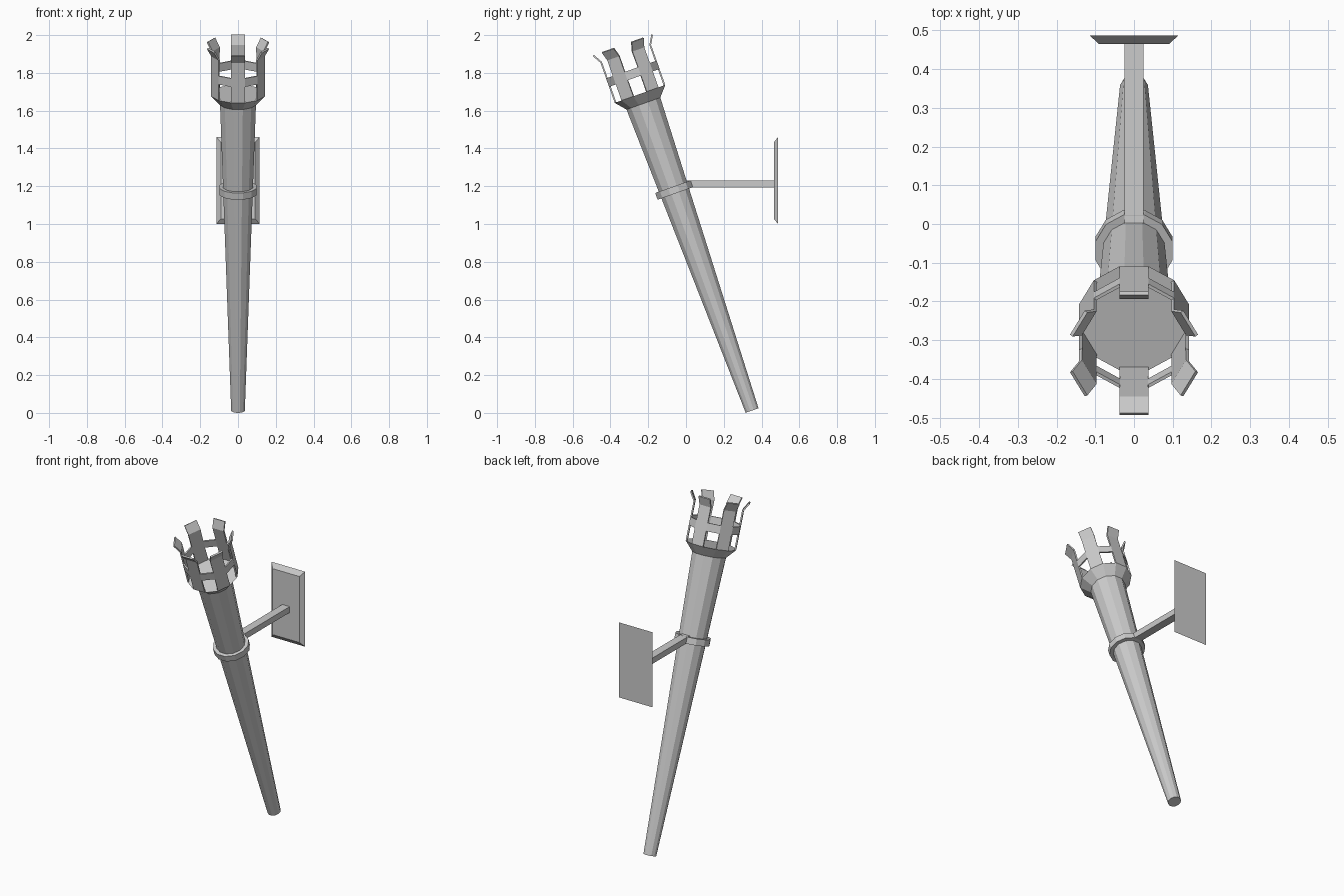
import bpy, bmesh
from math import sin, cos, tan, pi, radians
from mathutils import Matrix, Vector

if "Cube" in bpy.data.objects:
    bpy.data.objects.remove(bpy.data.objects["Cube"])

N = 12                                   # sides of every round part
TILT = Matrix.Translation((0, 0.35, 0.0125)) @ Matrix.Rotation(radians(19.5), 4, 'X')


def finish(name, bm, matrix=Matrix()):
    bmesh.ops.recalc_face_normals(bm, faces=bm.faces)
    bm.transform(matrix)
    me = bpy.data.meshes.new(name)
    bm.to_mesh(me)
    bm.free()
    ob = bpy.data.objects.new(name, me)
    bpy.context.collection.objects.link(ob)
    return ob


def corner(apothem, i, z):
    # polygon corner; a flat side faces the front (-y)
    a = -pi / 2 + (i - 0.5) * 2 * pi / N
    r = apothem / cos(pi / N)
    return Vector((r * cos(a), r * sin(a), z))


def lathe(name, profile):
    # capped polygonal body along the tilted torch axis
    bm = bmesh.new()
    rings = [[bm.verts.new(corner(r, i, z)) for i in range(N)] for r, z in profile]
    for a, b in zip(rings, rings[1:]):
        for i in range(N):
            j = (i + 1) % N
            bm.faces.new((a[i], a[j], b[j], b[i]))
    bm.faces.new(rings[0][::-1])
    bm.faces.new(rings[-1])
    return finish(name, bm, TILT)


def block(name, size, centre, front_scale=None):
    bm = bmesh.new()
    bmesh.ops.create_cube(bm, size=1)
    for v in bm.verts:
        front = v.co.y < 0
        v.co = Vector(v.co[k] * size[k] for k in range(3))
        if front_scale and front:
            v.co.x *= front_scale[0]
            v.co.z *= front_scale[1]
    return finish(name, bm, Matrix.Translation(centre))


# Tapered shaft, collar ring and flared cup
lathe("torch_shaft", [(0.036, 0), (0.095, 1.725)])
lathe("collar_ring", [(0.099, 1.219), (0.099, 1.257)])
lathe("flared_cup", [(0.095, 1.724), (0.142, 1.778)])

# Basket: six prongs with outward tips, joined by a band
R, TIP = 0.142, 0.027
rows = [1.778, 1.868, 1.915, 2.003, 2.05]
bm = bmesh.new()
grid = []
for k, z in enumerate(rows):
    ring = []
    for i in range(N):
        co = corner(R, i, z)
        if k == len(rows) - 1:
            a = -pi / 2 + (i // 2) * 2 * 2 * pi / N
            co += TIP * Vector((cos(a), sin(a), 0))
        ring.append(bm.verts.new(co))
    grid.append(ring)
for i in range(N):
    j = (i + 1) % N
    for k in range(len(rows) - 1):
        if i % 2 == 0 or k == 1:
            bm.faces.new((grid[k][i], grid[k][j], grid[k + 1][j], grid[k + 1][i]))
basket = finish("prong_basket", bm, TILT)
# make the normals point away from the torch axis
axis = TILT.to_3x3() @ Vector((0, 0, 1))
f = basket.data.polygons[0]
out = f.center - TILT.translation
out -= out.dot(axis) * axis
if f.normal.dot(out) < 0:
    basket.data.flip_normals()
solid = basket.modifiers.new("thickness", 'SOLIDIFY')
solid.thickness = 0.009
solid.offset = -1

# Wall arm and bevelled wall plate
block("wall_arm", (0.05, 0.475, 0.036), (0, 0.2295, 1.212))
block("wall_plate", (0.228, 0.022, 0.46), (0, 0.476, 1.23), (0.80, 0.88))
